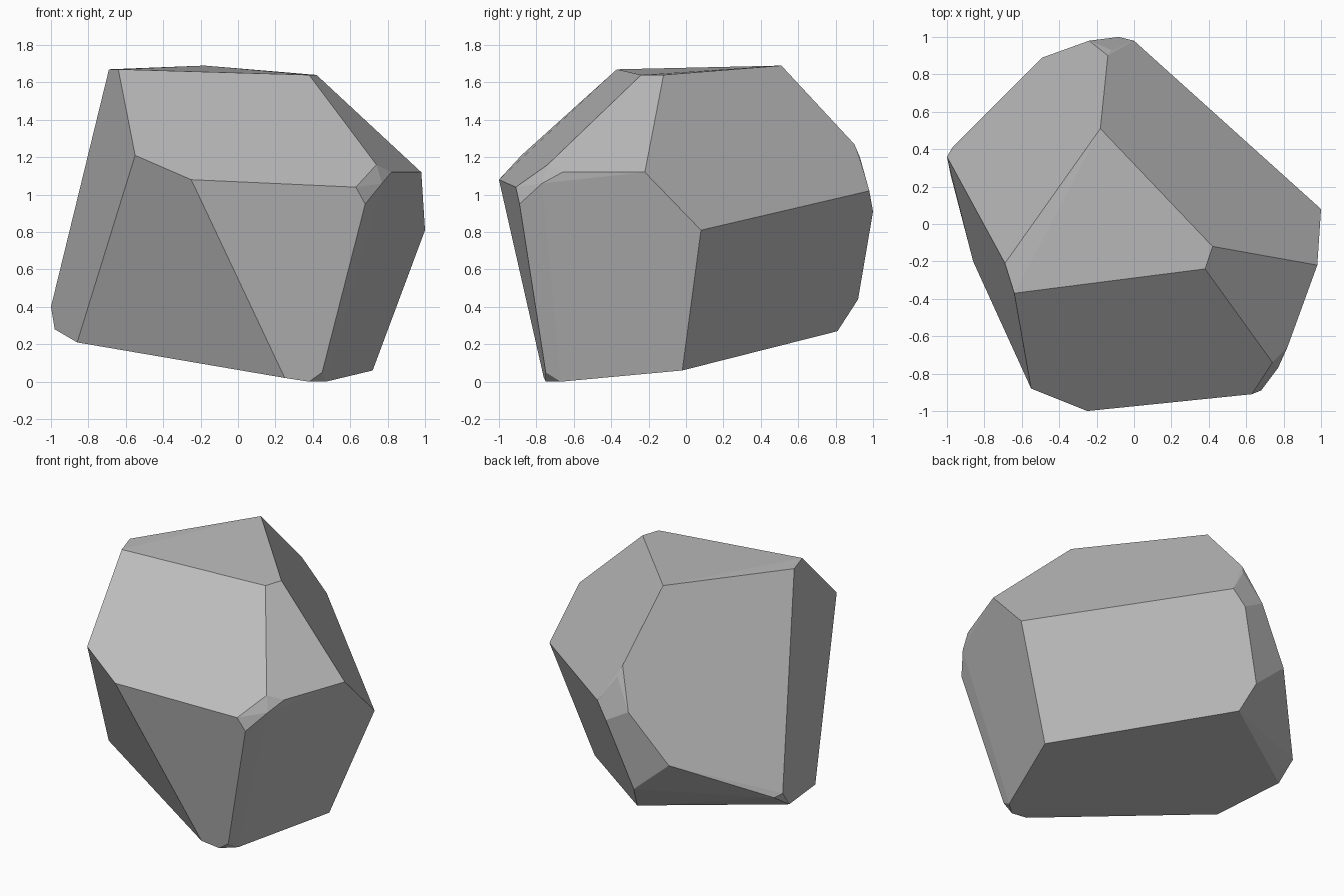
import bpy
import bmesh
from math import radians


def remove_default_cube():
    cube = bpy.data.objects.get("Cube")
    if cube:
        bpy.data.objects.remove(cube, do_unlink=True)


def flat_material(name, value):
    material = bpy.data.materials.new(name)
    material.use_nodes = True
    colour = (value, value, value, 1)
    material.diffuse_color = colour
    shader = material.node_tree.nodes["Principled BSDF"]
    shader.inputs["Base Color"].default_value = colour
    shader.inputs["Roughness"].default_value = 0.9
    return material


def chiselled_solid(name, corner_groups, material):
    """Wrap a closed convex solid around the corners and merge coplanar facets."""
    bm = bmesh.new()
    for corners in corner_groups:
        for corner in corners:
            bm.verts.new(corner)
    hull = bmesh.ops.convex_hull(bm, input=bm.verts[:])
    spare = {v for v in hull["geom_interior"] + hull["geom_unused"]
             if isinstance(v, bmesh.types.BMVert) and v.is_valid}
    bmesh.ops.delete(bm, geom=list(spare), context="VERTS")
    bmesh.ops.dissolve_limit(bm, angle_limit=radians(4),
                             verts=bm.verts[:], edges=bm.edges[:])
    bmesh.ops.recalc_face_normals(bm, faces=bm.faces[:])
    for face in bm.faces:
        face.smooth = False
    mesh = bpy.data.meshes.new(name)
    bm.to_mesh(mesh)
    bm.free()
    mesh.materials.append(material)
    rock = bpy.data.objects.new(name, mesh)
    bpy.context.collection.objects.link(rock)
    return rock


# Corners of the sloping top facet
crown = [(-.64, -.37, 1.67), (-.69, -.21, 1.67), (-.18, .51, 1.69),
         (.42, -.12, 1.64), (.38, -.24, 1.64)]

# Front brow and the chipped front left corner
brow = [(-.55, -.88, 1.21), (-.25, -1, 1.08), (.63, -.91, 1.04),
        (.68, -.89, .95), (.74, -.74, 1.16), (.77, -.77, 1.06),
        (.82, -.66, 1.12)]

# Left side ridge
left_ridge = [(.98, -.22, 1.12), (1, .08, .81)]

# Back ridge with its small chipped facets
back_ridge = [(-.14, .9, 1.27), (-.12, .93, 1.2), (0, .98, 1.02),
              (-.08, 1, .91), (-.24, .98, 1), (-.49, .89, .66),
              (-.24, .92, .44), (-.19, .81, .27)]

# Right lower corner
right_corner = [(-1, .36, .4), (-.97, .41, .38), (-.98, .26, .28),
                (-.86, -.2, .21)]

# Foot that the rock rests on
foot = [(.72, -.02, .06), (.45, -.75, .05), (.47, -.67, 0),
        (.38, -.75, 0), (.25, -.76, .02)]

remove_default_cube()
stone = flat_material("grey stone", 0.5)
chiselled_solid("rock",
                [crown, brow, left_ridge, back_ridge, right_corner, foot],
                stone)
